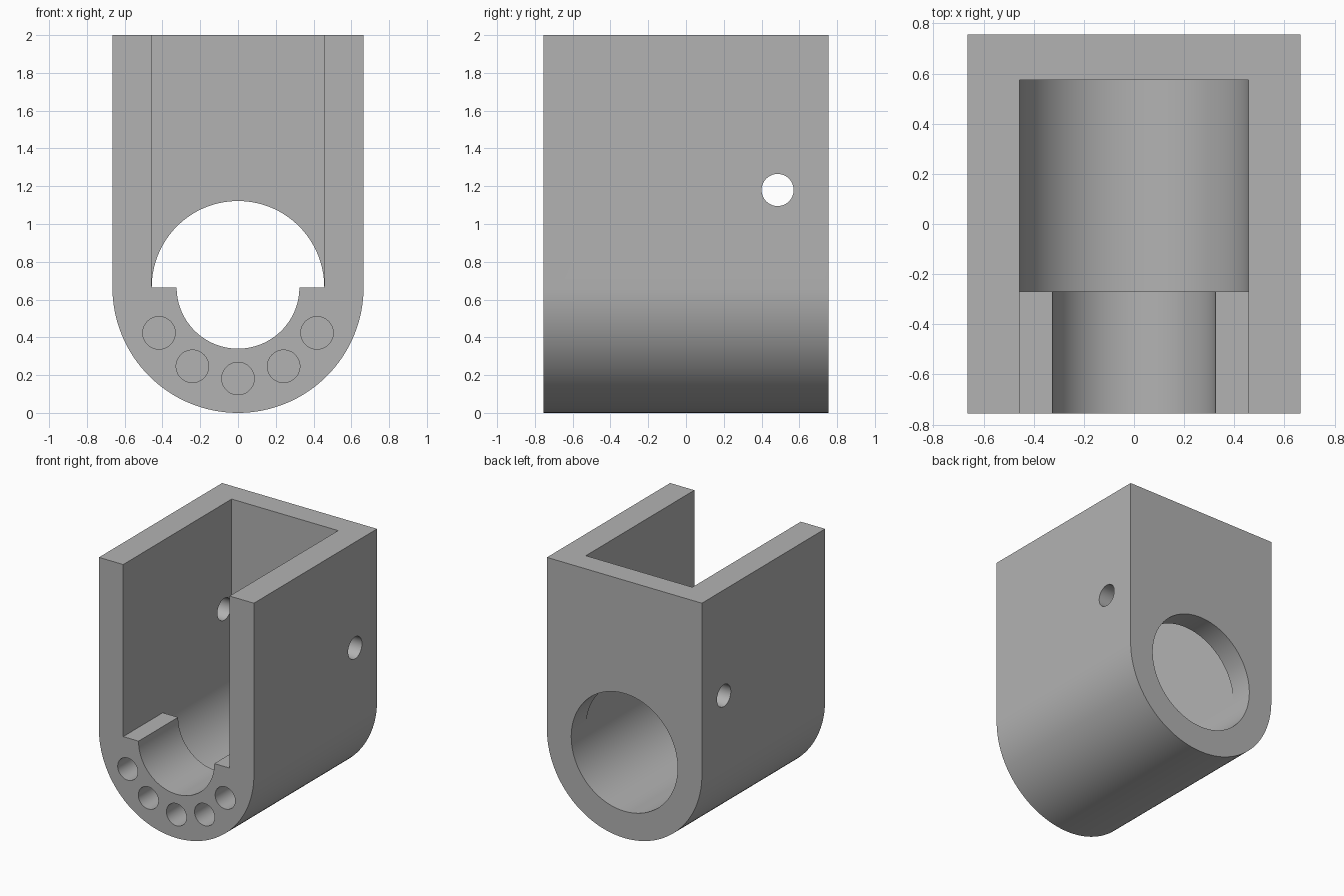
import bpy, bmesh
from math import sin, cos, pi, radians

cube = bpy.data.objects.get("Cube")
if cube:
    bpy.data.objects.remove(cube, do_unlink=True)

HALF_W, HALF_D, TOP = 0.665, 0.755, 2.0
AXIS_Z = HALF_W            # height of the bore axis
BORE_R, SEAT_R = 0.457, 0.325
STEP_Y, WALL_Y = -0.27, 0.575
GAP = 0.0003               # keeps overlapping cutters from sharing faces

grey = bpy.data.materials.new("light_grey")
grey.use_nodes = True
grey.diffuse_color = (0.448, 0.448, 0.448, 1)
grey.node_tree.nodes["Principled BSDF"].inputs["Base Color"].default_value = grey.diffuse_color


def arc(radius, start, end, steps, cx=0.0, cz=AXIS_Z):
    angles = [radians(start + (end - start) * i / steps) for i in range(steps + 1)]
    return [(cx + radius * cos(a), cz + radius * sin(a)) for a in angles]


def circle(radius, steps, cx=0.0, cz=AXIS_Z):
    return arc(radius, 0, 360, steps, cx, cz)[:-1]


def prism(name, profile, start, end, axis="Y"):
    """Extrude a closed profile along Y (x, z points) or X (y, z points)."""
    bm = bmesh.new()
    place = (lambda a, b: (a, start, b)) if axis == "Y" else (lambda a, b: (start, a, b))
    face = bm.faces.new([bm.verts.new(place(a, b)) for a, b in profile])
    moved = bmesh.ops.extrude_face_region(bm, geom=[face])["geom"]
    shift = (0, end - start, 0) if axis == "Y" else (end - start, 0, 0)
    bmesh.ops.translate(bm, vec=shift, verts=[v for v in moved if isinstance(v, bmesh.types.BMVert)])
    bmesh.ops.recalc_face_normals(bm, faces=bm.faces)
    mesh = bpy.data.meshes.new(name)
    bm.to_mesh(mesh)
    bm.free()
    mesh.materials.append(grey)
    obj = bpy.data.objects.new(name, mesh)
    bpy.context.collection.objects.link(obj)
    return obj


def u_profile(radius, half_width, top):
    """Half-round bottom, optional ledge, straight sides up to the top."""
    return arc(radius, 180, 360, 64) + (
        [(half_width, AXIS_Z)] if half_width > radius else []) + [
        (half_width, top), (-half_width, top)] + (
        [(-half_width, AXIS_Z)] if half_width > radius else [])


# Round-bottomed block
housing = prism("bearing_housing", u_profile(HALF_W, HALF_W, TOP), -HALF_D, HALF_D)

# Main chamber, narrower front seat with ledges, and rear bore
cutters = [
    prism("chamber_cutter", u_profile(BORE_R, BORE_R, TOP + 0.2), STEP_Y, WALL_Y),
    prism("front_slot_cutter", u_profile(SEAT_R, BORE_R - GAP, TOP + 0.1), -HALF_D - 0.1, STEP_Y + 0.1),
    prism("rear_bore_cutter", circle(BORE_R - GAP, 128), WALL_Y - 0.1, HALF_D + 0.1),
    prism("cross_pin_cutter", circle(0.085, 48, 0.485, 1.18), -1, 1, axis="X"),
]

# Five blind holes around the front seat
for i in range(5):
    angle = radians(210 + 30 * i)
    cutters.append(prism("front_hole_cutter", circle(
        0.086, 48, 0.483 * cos(angle), AXIS_Z + 0.483 * sin(angle)), -HALF_D - 0.1, -0.42))

bpy.ops.object.select_all(action="DESELECT")
bpy.context.view_layer.objects.active = housing
housing.select_set(True)
for cutter in cutters:
    cutter.hide_render = True
    cut = housing.modifiers.new("cut", "BOOLEAN")
    cut.operation, cut.solver, cut.object = "DIFFERENCE", "EXACT", cutter
    bpy.ops.object.modifier_apply(modifier=cut.name)
    bpy.data.objects.remove(cutter, do_unlink=True)

bpy.ops.object.shade_smooth_by_angle(angle=radians(30))
